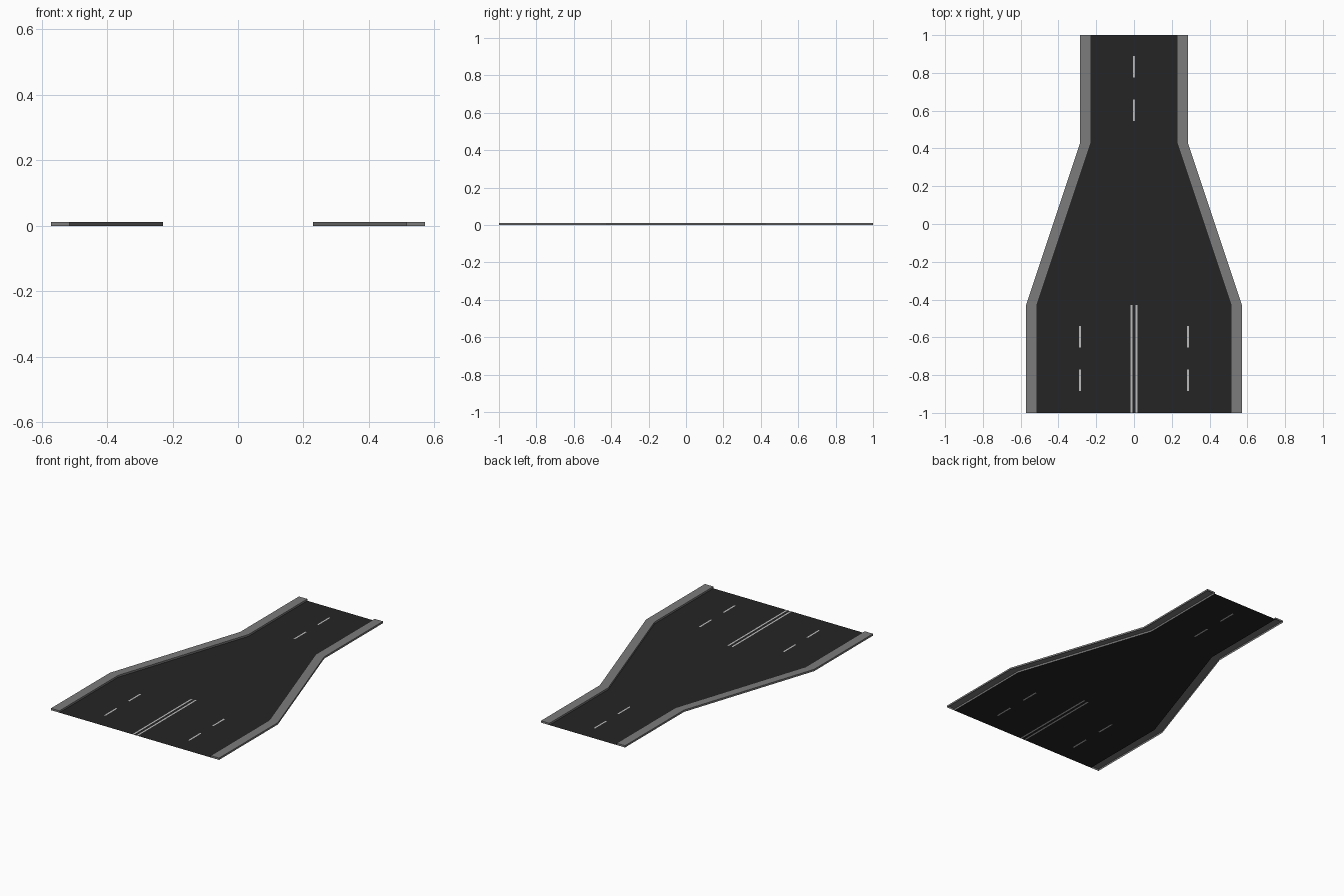
import bpy, bmesh

if "Cube" in bpy.data.objects:
    bpy.data.objects.remove(bpy.data.objects["Cube"])

LANE = 2 / 7            # lane width
KERB_W = 0.2 * LANE     # kerb width
KERB_H = 0.04 * LANE    # kerb height
BEND = 1.5 * LANE       # where the taper starts and ends


def material(name, v):
    m = bpy.data.materials.new(name)
    m.diffuse_color = (v, v, v, 1)
    m.use_nodes = True
    m.node_tree.nodes["Principled BSDF"].inputs["Base Color"].default_value = m.diffuse_color
    return m


def finish(bm, name, mats):
    mesh = bpy.data.meshes.new(name)
    bm.to_mesh(mesh)
    bm.free()
    for m in mats:
        mesh.materials.append(m)
    obj = bpy.data.objects.new(name, mesh)
    bpy.context.collection.objects.link(obj)
    return obj


def outer(y):
    """Half width of the road, kerb included, at a given y."""
    t = min(max((y + BEND) / (2 * BEND), 0), 1)
    return LANE * (2 - t)


asphalt = material("asphalt", 0.018)
paint = material("paint", 0.5)
concrete = material("concrete", 0.2)

# Painted strips as x0, x1, y0, y1
HALF = 0.005
marks = []
for y in (-0.885, -0.655):
    for x in (-LANE, LANE):
        marks.append((x - HALF, x + HALF, y, y + 0.115))
for y in (0.545, 0.775):
    marks.append((-HALF, HALF, y, y + 0.115))
for x in (-0.0135, 0.0135):
    marks.append((x - HALF, x + HALF, -1, -BEND))

# Road surface: flat sheet with the markings inlaid
bm = bmesh.new()
rows = []
for y in (-1, -BEND, BEND, 1):
    w = outer(y) - KERB_W
    rows.append((bm.verts.new((-w, y, 0)), bm.verts.new((w, y, 0))))
sections = [bm.faces.new((a[0], a[1], b[1], b[0])) for a, b in zip(rows, rows[1:])]


def cut(faces, co, no):
    geom = set(faces)
    for f in faces:
        geom.update(f.edges, f.verts)
    bmesh.ops.bisect_plane(bm, geom=list(geom), dist=1e-6, plane_co=co, plane_no=no)


for x0, x1, y0, y1 in marks:
    for co, no in (((0, y0, 0), (0, 1, 0)), ((0, y1, 0), (0, 1, 0)),
                   ((x0, 0, 0), (1, 0, 0)), ((x1, 0, 0), (1, 0, 0))):
        # only slice the straight stretch that holds the strip
        cut([f for f in bm.faces if abs(f.calc_center_median().y) > BEND
             and f.calc_center_median().y * (y0 + y1) > 0], co, no)
for f in bm.faces:
    c = f.calc_center_median()
    f.material_index = int(any(a < c.x < b and d < c.y < e for a, b, d, e in marks))
    if f.normal.z < 0:
        f.normal_flip()
finish(bm, "road_surface", [asphalt, paint])

# Kerb stones: open-bottomed channel, mirrored to the other side
ys = [-1 + (1 - BEND) * i / 5 for i in range(5)]
ys += [-BEND + 2 * BEND * i / 8 for i in range(8)]
ys += [BEND + (1 - BEND) * i / 5 for i in range(6)]
bm = bmesh.new()
rings = []
for y in ys:
    o = outer(y)
    i = o - KERB_W
    rings.append([bm.verts.new(p) for p in
                  ((i, y, 0), (i, y, KERB_H), (o, y, KERB_H), (o, y, 0))])
for a, b in zip(rings, rings[1:]):
    for k in range(3):
        bm.faces.new((a[k], a[k + 1], b[k + 1], b[k]))
bm.faces.new(rings[0][::-1])
bm.faces.new(rings[-1])
bm.normal_update()
top = max(bm.faces, key=lambda f: f.calc_center_median().z)
bmesh.ops.recalc_face_normals(bm, faces=bm.faces[:])
if top.normal.z < 0:
    bmesh.ops.reverse_faces(bm, faces=bm.faces[:])
kerb = finish(bm, "kerbs", [concrete])
mirror = kerb.modifiers.new("mirror", 'MIRROR')
mirror.use_mirror_merge = False
